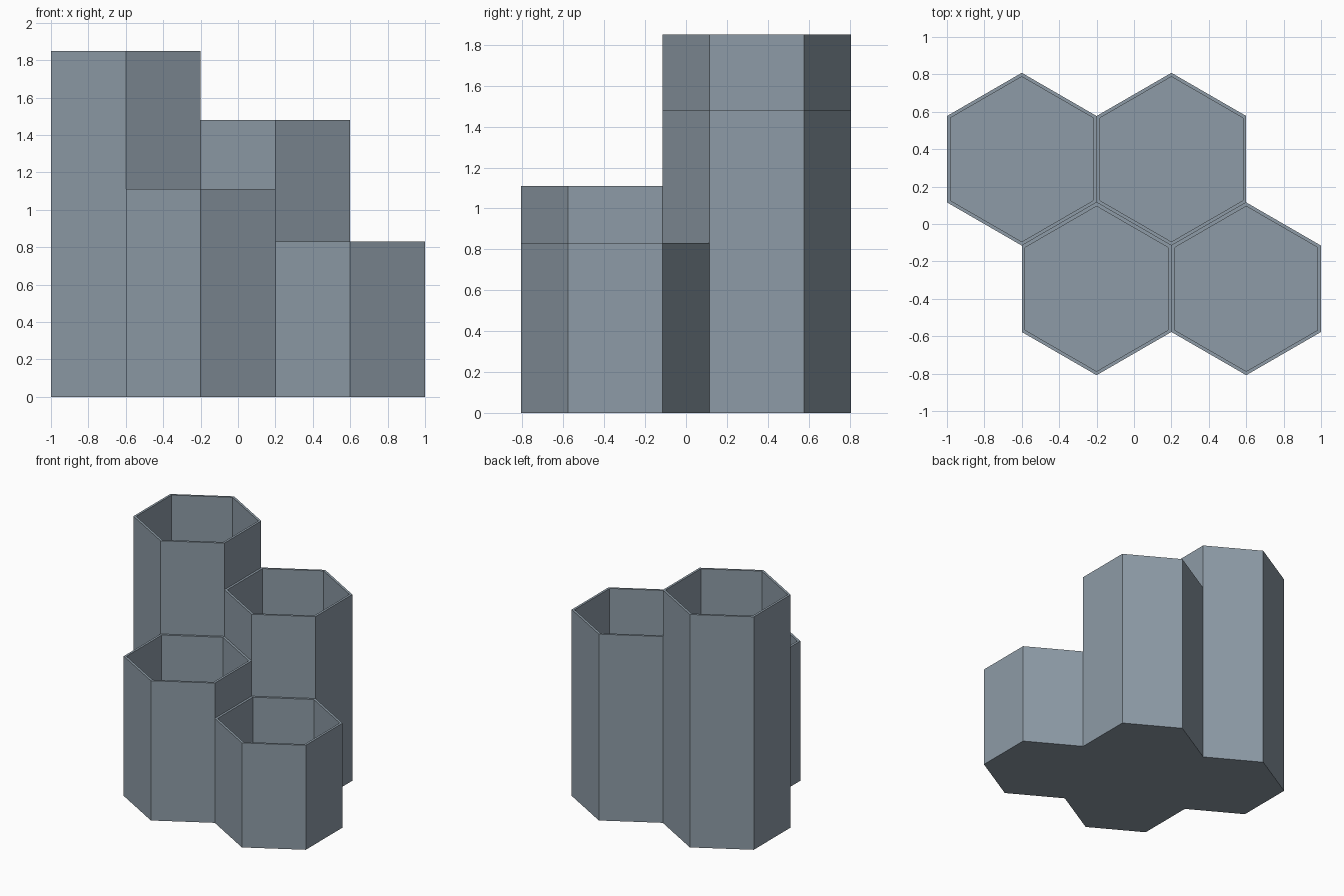
import bpy, bmesh, math

cube = bpy.data.objects.get("Cube")
if cube:
    bpy.data.objects.remove(cube, do_unlink=True)

APOTHEM = 0.4
WALL = 0.018
FLOOR = 0.02
ROW = APOTHEM * math.sqrt(3) / 2

slate = bpy.data.materials.new("slate_grey")
slate.use_nodes = True
colour = (0.27, 0.33, 0.385, 1)
slate.diffuse_color = colour
slate.node_tree.nodes["Principled BSDF"].inputs["Base Color"].default_value = colour


def hexagon(bm, apothem, z):
    """Ring of six vertices with corners pointing along y."""
    r = apothem / math.cos(math.pi / 6)
    angles = [math.radians(30 + 60 * i) for i in range(6)]
    return [bm.verts.new((r * math.cos(a), r * math.sin(a), z)) for a in angles]


def hex_cup(name, x, y, height):
    bm = bmesh.new()
    # Rings run up the outside, over the rim and down to the inner floor
    rings = [hexagon(bm, APOTHEM, 0), hexagon(bm, APOTHEM, height),
             hexagon(bm, APOTHEM - WALL, height), hexagon(bm, APOTHEM - WALL, FLOOR)]
    for a, b in zip(rings, rings[1:]):
        for i in range(6):
            j = (i + 1) % 6
            bm.faces.new((a[i], a[j], b[j], b[i]))
    # Underside and inner floor
    bm.faces.new(rings[0][::-1])
    bm.faces.new(rings[-1])
    bmesh.ops.recalc_face_normals(bm, faces=bm.faces)
    mesh = bpy.data.meshes.new(name)
    bm.to_mesh(mesh)
    bm.free()
    mesh.materials.append(slate)
    cup = bpy.data.objects.new(name, mesh)
    cup.location = (x, y, 0)
    bpy.context.collection.objects.link(cup)


# Four honeycomb cups, stepping down from back right to front left
hex_cup("tallest_cup", -0.6, ROW, 1.85)
hex_cup("tall_cup", 0.2, ROW, 1.48)
hex_cup("medium_cup", -0.2, -ROW, 1.11)
hex_cup("short_cup", 0.6, -ROW, 0.83)
